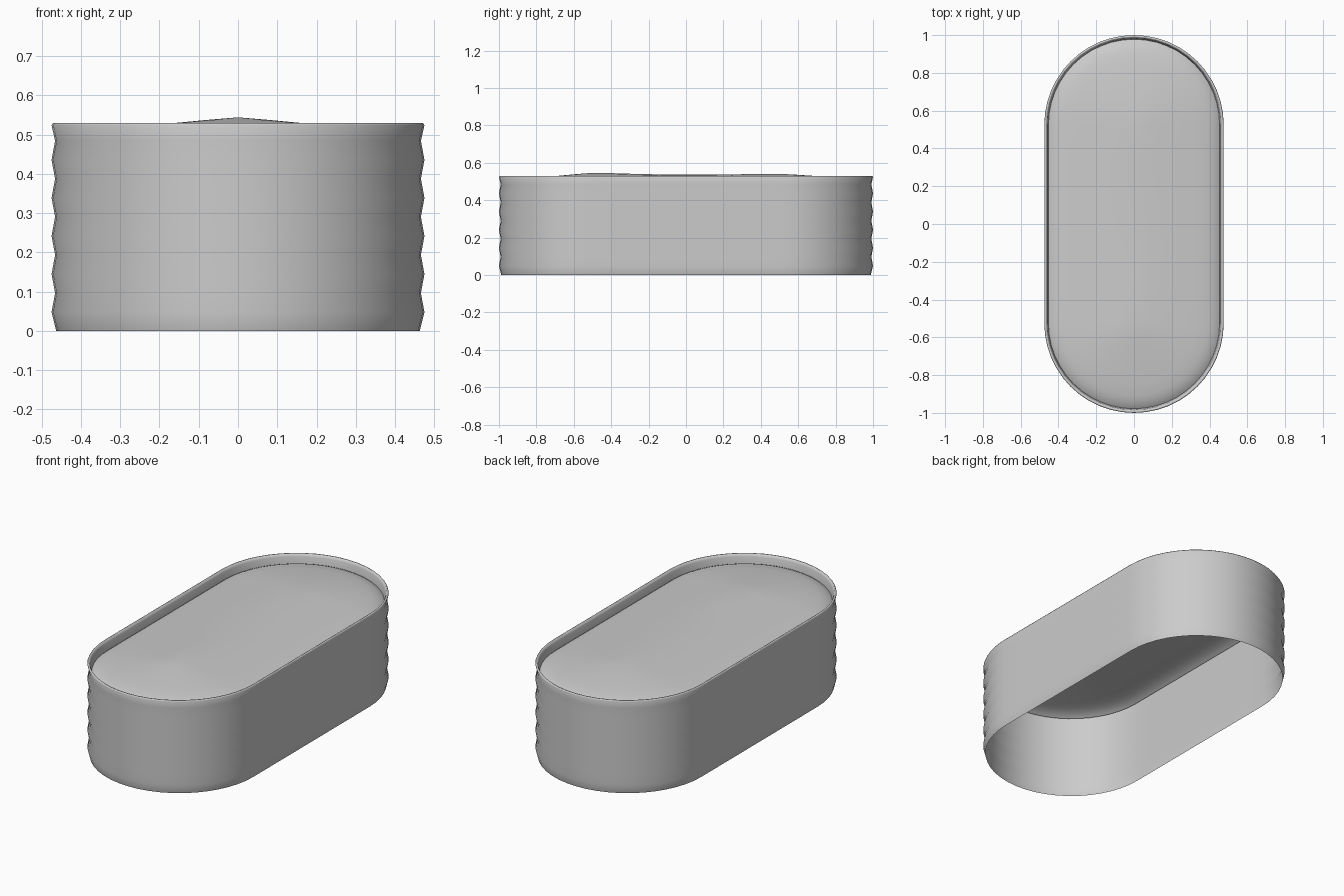
import bpy, bmesh, math

if "Cube" in bpy.data.objects:
    bpy.data.objects.remove(bpy.data.objects["Cube"])

R, HALF, ARC, STR = 0.475, 0.525, 24, 8   # end radius, half straight length, segments


def stadium(inset):
    """Closed outline as (x, y, spine_y) points, inset from the widest line."""
    r = R - inset
    pts = []
    for end in (1, -1):
        a0 = 0 if end == 1 else math.pi
        for i in range(ARC + 1):
            a = a0 + math.pi * i / ARC
            pts.append((r * math.cos(a), end * HALF + r * math.sin(a), end * HALF))
        for i in range(1, STR):
            y = end * HALF * (1 - 2 * i / STR)
            pts.append((-end * r, y, y))
    return pts


def loft(name, rings, height):
    """Skin a list of (inset, z) outlines; height adjusts z along the spine."""
    bm = bmesh.new()
    loops = [[bm.verts.new((x, y, height(inset, z, s))) for x, y, s in stadium(inset)]
             for inset, z in rings]
    n = len(loops[0])
    for a, b in zip(loops, loops[1:]):
        for i in range(n):
            j = (i + 1) % n
            bm.faces.new((a[i], a[j], b[j], b[i]))
    bmesh.ops.remove_doubles(bm, verts=bm.verts, dist=1e-5)
    me = bpy.data.meshes.new(name)
    bm.to_mesh(me)
    bm.free()
    ob = bpy.data.objects.new(name, me)
    bpy.context.collection.objects.link(ob)
    for p in me.polygons:
        p.use_smooth = True
    return ob


# Corrugated wall with rolled-in rim
wall = [(0.012, 0.0)]
for k in range(5):
    wall += [(0.0, 0.048 + 0.097 * k), (0.009, 0.0965 + 0.097 * k)]
wall += [(0.0, 0.524), (0.004, 0.53), (0.010, 0.53), (0.016, 0.515), (0.022, 0.475)]
loft("planter_wall", wall, lambda inset, z, s: z)


# Soil, gently mounded along the middle
def mound(inset, z, s):
    ridge = 0.537 + 0.008 * math.exp(-((s + 0.46) / 0.2) ** 2) \
        + 0.003 * math.exp(-((s - 0.46) / 0.2) ** 2)
    w = max(0.0, (inset - 0.3) / (R - 0.3))
    return z + w * (ridge - 0.542)


soil = [(0.022, 0.475), (0.035, 0.484), (0.06, 0.495), (0.09, 0.503), (0.15, 0.512),
        (0.23, 0.521), (0.305, 0.529), (0.39, 0.536), (R, 0.542)]
loft("soil", soil, mound)
